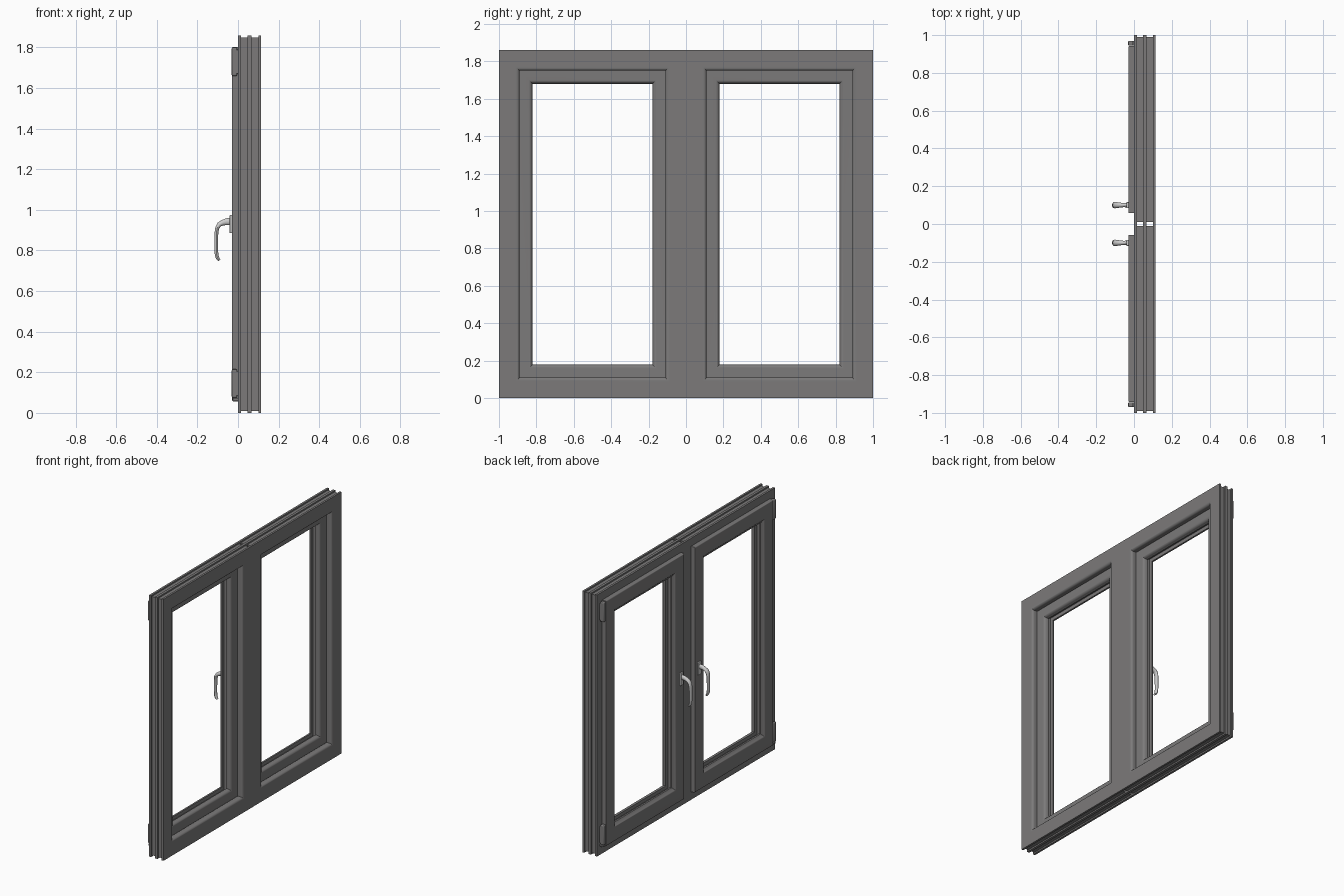
import bpy, bmesh, math
from mathutils import Vector

if "Cube" in bpy.data.objects:
    bpy.data.objects.remove(bpy.data.objects["Cube"])

grey = bpy.data.materials.new("dark_grey")
grey.diffuse_color = (0.2, 0.195, 0.195, 1)
grey.use_nodes = True
grey.node_tree.nodes["Principled BSDF"].inputs["Base Color"].default_value = grey.diffuse_color
H = 1.86


def finish(name, bm, mat=None, bevel=0):
    bmesh.ops.recalc_face_normals(bm, faces=bm.faces)
    me = bpy.data.meshes.new(name)
    bm.to_mesh(me)
    bm.free()
    ob = bpy.data.objects.new(name, me)
    bpy.context.collection.objects.link(ob)
    if mat:
        me.materials.append(mat)
    if bevel:
        m = ob.modifiers.new("bevel", 'BEVEL')
        m.width, m.segments = bevel, 3
    bpy.ops.object.select_all(action='DESELECT')
    bpy.context.view_layer.objects.active = ob
    ob.select_set(True)
    bpy.ops.object.shade_smooth_by_angle(angle=math.radians(32))
    return ob


def bridge(bm, rings, closed=False):
    n, k = len(rings[0]), len(rings)
    for i in range(k if closed else k - 1):
        a, b = rings[i], rings[(i + 1) % k]
        for j in range(n):
            bm.faces.new((a[j], a[(j + 1) % n], b[(j + 1) % n], b[j]))


def mitred_frame(name, profile, s):
    """Sweep a profile of (inset, x) points round one casement, mitred corners."""
    bm = bmesh.new()
    rings = []
    for cy, cz in ((0, 0), (1, 0), (1, 1), (0, 1)):
        rings.append([bm.verts.new((x, s * (1 - d if cy else d), H - d if cz else d))
                      for d, x in profile])
    bridge(bm, rings, True)
    return finish(name, bm, grey)


def arc(cd, cx, r, a0, a1, n=5):
    return [(cd + r * math.cos(math.radians(a0 + (a1 - a0) * i / n)),
             cx + r * math.sin(math.radians(a0 + (a1 - a0) * i / n))) for i in range(n + 1)]


def box(name, lo, hi, mat=None, bevel=0.003):
    bm = bmesh.new()
    bmesh.ops.create_cube(bm, size=1)
    for v in bm.verts:
        v.co = [(l + h) / 2 + c * (h - l) for l, h, c in zip(lo, hi, v.co)]
    return finish(name, bm, mat, bevel)


def handle_grip(name, y):
    # path points: x, z, half thickness in the plane, half width in y
    path = [(-0.036, 0.942, 0.018, 0.012), (-0.055, 0.942, 0.017, 0.011),
            (-0.075, 0.937, 0.014, 0.013), (-0.092, 0.928, 0.012, 0.016),
            (-0.102, 0.912, 0.010, 0.017), (-0.106, 0.89, 0.009, 0.016),
            (-0.107, 0.85, 0.009, 0.015), (-0.107, 0.80, 0.009, 0.014),
            (-0.105, 0.775, 0.009, 0.013), (-0.099, 0.76, 0.008, 0.012),
            (-0.091, 0.752, 0.006, 0.009)]
    bm = bmesh.new()
    rings = []
    for i, (x, z, t, w) in enumerate(path):
        a, b = path[max(i - 1, 0)], path[min(i + 1, len(path) - 1)]
        d = Vector((b[0] - a[0], b[1] - a[1])).normalized()
        ring = []
        for j in range(16):
            c, q = math.cos(j * math.tau / 16), math.sin(j * math.tau / 16)
            ring.append(bm.verts.new((x - d.y * t * c, y + w * q, z + d.x * t * c)))
        rings.append(ring)
    bridge(bm, rings)
    bm.faces.new(rings[0])
    bm.faces.new(rings[-1])
    return finish(name, bm)


# outer frame: grooved back, rounded weather lip, rebate for the sash
frame_profile = [(0, 0), (0, 0.015), (0.01, 0.015), (0.01, 0.048), (0, 0.048),
                 (0, 0.066), (0.01, 0.066), (0.01, 0.10), (0, 0.10), (0, 0.114),
                 (0.088, 0.114)] + arc(0.092, 0.096, 0.018, 90, 0) + [
                 (0.11, 0.074), (0.104, 0.07), (0.078, 0.07), (0.074, 0.066), (0.074, 0)]

# sash: overlap flange inside, glass groove, rounded edges
sash_profile = [(0.057, 0.0), (0.057, -0.022)] + arc(0.065, -0.022, 0.008, 180, 270, 4) + [
                (0.145, -0.03)] + arc(0.15, -0.017, 0.013, 270, 330, 4) + [
                (0.18, -0.012), (0.18, 0.0), (0.155, 0.0), (0.155, 0.034),
                (0.18, 0.034), (0.18, 0.045)] + arc(0.158, 0.048, 0.02, 0, 90) + [
                (0.09, 0.068), (0.085, 0.063), (0.085, 0.0)]

for s, side in ((1, "right"), (-1, "left")):
    mitred_frame("outer_frame_" + side, frame_profile, s)
    mitred_frame("sash_" + side, sash_profile, s)

    # handle with its back plate
    y = s * 0.1
    box("handle_plate_" + side, (-0.041, y - 0.016, 0.885), (-0.029, y + 0.016, 0.975))
    handle_grip("handle_grip_" + side, y)

    # hinge covers on the outer edge
    for nm, z0, z1 in (("lower", 0.075, 0.215), ("upper", 1.66, 1.80)):
        ys = sorted((s * 0.944, s * 0.97))
        box(f"hinge_{nm}_{side}", (-0.031, ys[0], z0), (-0.004, ys[1], z1), grey, 0.006)
        box(f"hinge_leaf_{nm}_{side}", (-0.012, ys[0], z0 + 0.01), (0.002, ys[1], z1 - 0.01), grey)
    box("hinge_foot_" + side, (-0.027, ys[0], 0.06), (0.002, ys[1], 0.074), grey)
